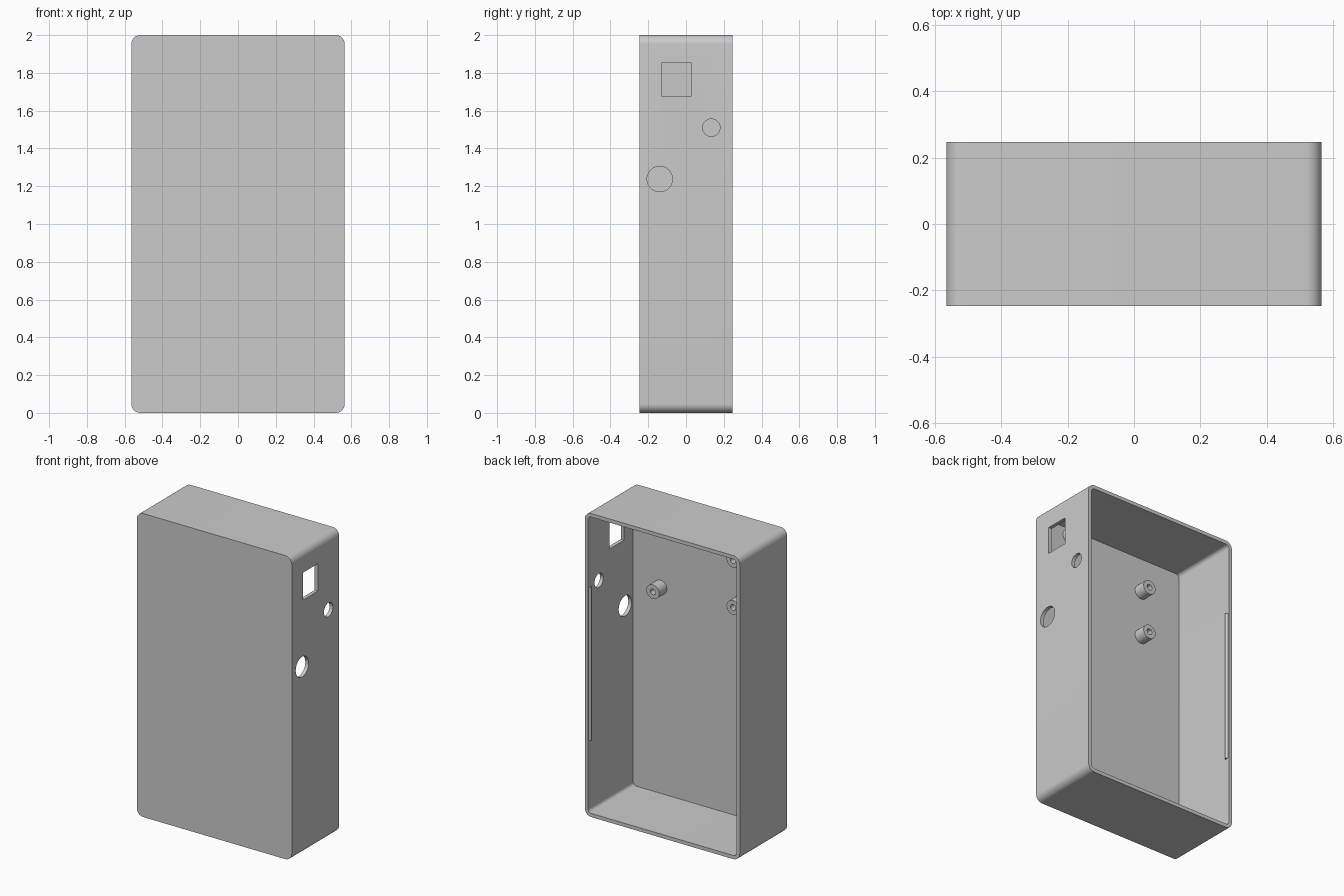
import bpy, bmesh
from math import pi, sin, cos
from mathutils import Matrix, Vector

cube = bpy.data.objects.get("Cube")
if cube:
    bpy.data.objects.remove(cube)

W, D, H = 1.13, 0.494, 2.0      # outer width, depth, height
WALL, RADIUS = 0.024, 0.048
FLOOR = -D / 2 + WALL           # inside of the front panel

grey = bpy.data.materials.new("light_grey_plastic")
grey.use_nodes = True
colour = (0.6, 0.6, 0.6, 1)
grey.diffuse_color = colour
grey.node_tree.nodes["Principled BSDF"].inputs["Base Color"].default_value = colour


def finish(name, bm):
    bmesh.ops.recalc_face_normals(bm, faces=bm.faces)
    mesh = bpy.data.meshes.new(name)
    bm.to_mesh(mesh)
    bm.free()
    mesh.materials.append(grey)
    obj = bpy.data.objects.new(name, mesh)
    bpy.context.collection.objects.link(obj)
    return obj


def smooth(obj):
    bpy.ops.object.select_all(action="DESELECT")
    obj.select_set(True)
    bpy.context.view_layer.objects.active = obj
    bpy.ops.object.shade_smooth_by_angle(angle=pi / 6)


def rounded_loop(bm, inset, y, steps=10):
    """Rounded rectangle around the case axis at depth y."""
    r = RADIUS - inset
    verts = []
    for q, (sx, sz) in enumerate([(1, 1), (-1, 1), (-1, -1), (1, -1)]):
        for i in range(steps + 1):
            a = (q + i / steps) * pi / 2
            verts.append(bm.verts.new((sx * (W / 2 - RADIUS) + r * cos(a), y,
                                       H / 2 + sz * (H / 2 - RADIUS) + r * sin(a))))
    return verts


def bridge(bm, a, b):
    for i in range(len(a)):
        j = (i + 1) % len(a)
        bm.faces.new((a[i], a[j], b[j], b[i]))


# Case shell, open at the back
bm = bmesh.new()
loops = [rounded_loop(bm, 0, -D / 2), rounded_loop(bm, 0, D / 2),
         rounded_loop(bm, WALL, D / 2), rounded_loop(bm, WALL, FLOOR)]
for a, b in zip(loops, loops[1:]):
    bridge(bm, a, b)
bm.faces.new(loops[0])
bm.faces.new(loops[-1])
case = finish("case_shell", bm)


# Port openings in the left wall
def round_cutter(name, y, z, r):
    bm = bmesh.new()
    place = Matrix.Translation((W / 2, y, z)) @ Matrix.Rotation(pi / 2, 4, "Y")
    bmesh.ops.create_cone(bm, cap_ends=True, segments=48, radius1=r, radius2=r,
                          depth=0.2, matrix=place)
    return finish(name, bm)


def square_cutter(name, y, z, sy, sz):
    bm = bmesh.new()
    place = Matrix.Translation((W / 2, y, z)) @ Matrix.Diagonal((0.2, sy, sz, 1))
    bmesh.ops.create_cube(bm, size=1, matrix=place)
    return finish(name, bm)


cutters = [square_cutter("square_port_cutter", -0.051, 1.765, 0.154, 0.18),
           round_cutter("small_port_cutter", 0.134, 1.51, 0.046),
           round_cutter("large_port_cutter", -0.139, 1.238, 0.067)]
for cutter in cutters:
    cutter.hide_render = True
    mod = case.modifiers.new(cutter.name, "BOOLEAN")
    mod.operation = "DIFFERENCE"
    mod.solver = "EXACT"
    mod.object = cutter
bpy.context.view_layer.update()
cut_mesh = bpy.data.meshes.new_from_object(
    case.evaluated_get(bpy.context.evaluated_depsgraph_get()))
case.modifiers.clear()
case.data = cut_mesh
for cutter in cutters:
    bpy.data.objects.remove(cutter)
smooth(case)


# Hollow screw posts for the circuit board
def post(name, x, z, r=0.047, bore=0.019, length=0.08, segments=32):
    bm = bmesh.new()
    rings = []
    for radius, y in [(r, FLOOR - 0.005), (r, FLOOR + length),
                      (bore, FLOOR + length), (bore, FLOOR + 0.001)]:
        rings.append([bm.verts.new((x + radius * cos(2 * pi * i / segments), y,
                                    z + radius * sin(2 * pi * i / segments)))
                      for i in range(segments)])
    for a, b in zip(rings, rings[1:]):
        bridge(bm, a, b)
    bm.faces.new(rings[0])
    bm.faces.new(rings[-1])
    smooth(finish(name, bm))


post("screw_post_lower_left", 0.342, 1.382)
post("screw_post_upper_left", 0.327, 1.922)
post("screw_post_lower_right", -0.243, 1.435)
post("screw_post_upper_right", -0.243, 1.745)

# Snap ridges inside the two long walls, near the open rim
for side, name in [(1, "snap_ridge_left"), (-1, "snap_ridge_right")]:
    bm = bmesh.new()
    wall = W / 2 - WALL
    profile = [(wall + 0.004, 0.212), (wall, 0.212), (wall - 0.012, 0.226),
               (wall, 0.24), (wall + 0.004, 0.24)]
    face = bm.faces.new([bm.verts.new((side * x, y, 0.495)) for x, y in profile])
    top = bmesh.ops.extrude_face_region(bm, geom=[face])
    bmesh.ops.translate(bm, vec=Vector((0, 0, 1.01)),
                        verts=[v for v in top["geom"] if isinstance(v, bmesh.types.BMVert)])
    finish(name, bm)
